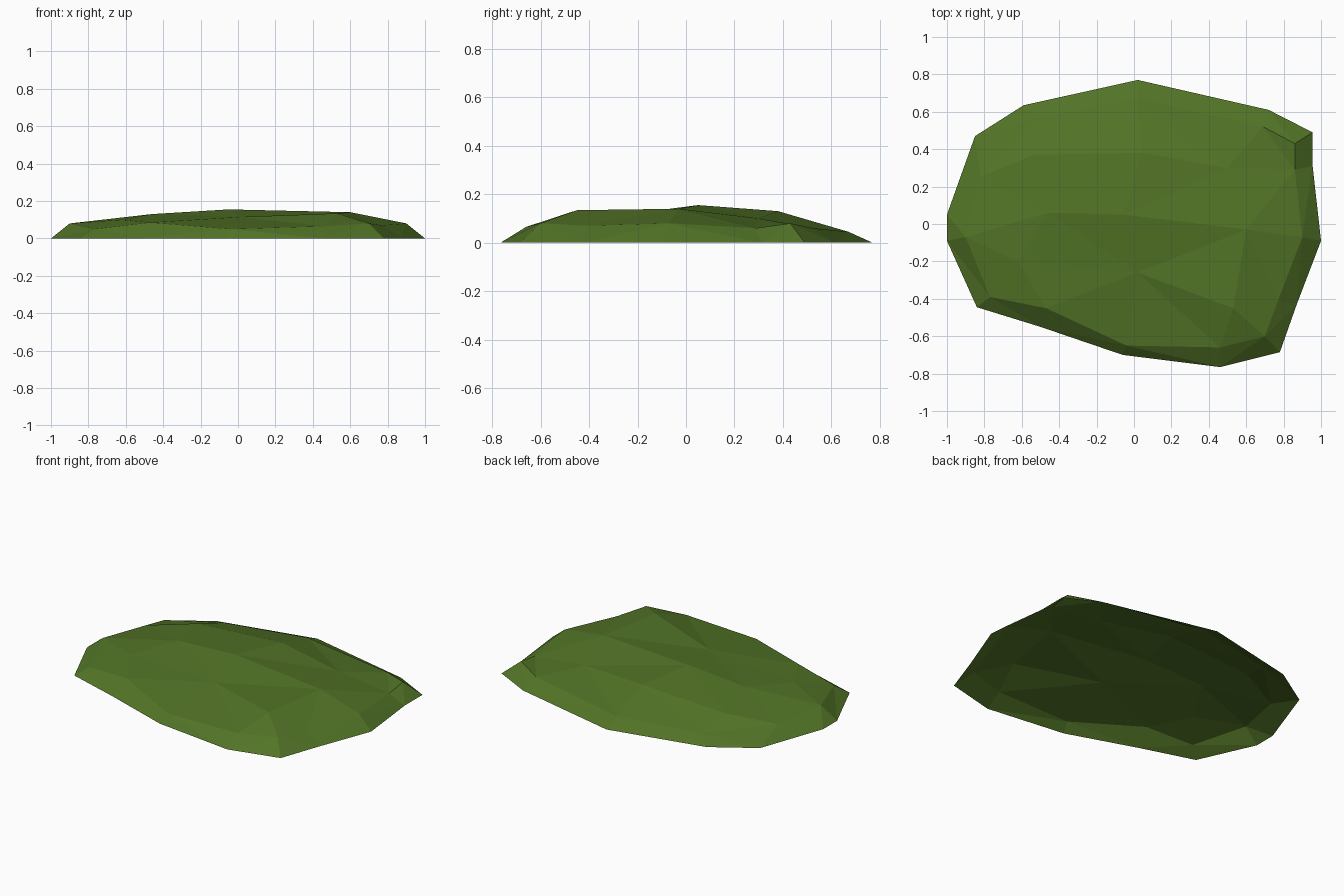
import bpy
from mathutils import Vector
from mathutils.geometry import delaunay_2d_cdt

cube = bpy.data.objects.get("Cube")
if cube:
    bpy.data.objects.remove(cube, do_unlink=True)


def make_material(name, colour):
    material = bpy.data.materials.new(name)
    material.use_nodes = True
    material.diffuse_color = colour
    shader = material.node_tree.nodes["Principled BSDF"]
    shader.inputs["Base Color"].default_value = colour
    shader.inputs["Roughness"].default_value = 1.0
    return material


# Ground outline, counter-clockwise from the left side
rim = [(1, -.09), (.955, .31), (.955, .49), (.72, .61), (.02, .77),
       (-.59, .635), (-.85, .47), (-.9, .33), (-1, .05), (-1, -.09),
       (-.84, -.445), (-.5, -.55), (-.06, -.7), (.46, -.765),
       (.78, -.685), (.87, -.43)]

# Shoulder loop where the steep sides turn into the top
shoulder = [(.9, -.07, .08), (.86, .29, .06), (.86, .43, .08),
            (.69, .52, .06), (.02, .67, .045), (-.5, .57, .04),
            (-.82, .25, .06), (-.9, -.07, .08), (-.77, -.39, .05),
            (-.47, -.45, .085), (-.04, -.65, .05), (.46, -.66, .065),
            (.7, -.6, .08), (.77, -.41, .07)]

# Crest lines running from right to left across the top
main_crest = [(-.46, .06, .13), (-.05, .05, .155), (.6, -.03, .14)]
front_crest = [(-.62, -.2, .1), (.02, -.26, .115), (.53, -.45, .134)]
back_crest = [(-.54, .37, .1), (.04, .38, .13), (.5, .3, .1)]

points = []
edges = []


def add_chain(chain, closed=False):
    """Append a line of points and keep its segments as mesh edges."""
    start = len(points)
    points.extend(Vector((*p, 0)[:3]) for p in chain)
    indices = list(range(start, len(points)))
    edges.extend(zip(indices, indices[1:]))
    if closed:
        edges.append((indices[-1], indices[0]))
    return indices


outline = add_chain(rim, closed=True)
add_chain(shoulder, closed=True)
for crest in (main_crest, front_crest, back_crest):
    add_chain(crest)

# Span the outline and crest lines with flat triangles; the underside is open
flat = [p.to_2d() for p in points]
result = delaunay_2d_cdt(flat, edges, [outline], 1, 1e-5)
triangles, originals = result[2], result[3]
vertices = [points[source[0]] for source in originals]

mesh = bpy.data.meshes.new("grass_mound")
mesh.from_pydata(vertices, [], triangles)
mesh.validate()
mesh.materials.append(make_material("grass green", (.085, .175, .02, 1)))
mesh.shade_flat()

mound = bpy.data.objects.new("grass_mound", mesh)
bpy.context.collection.objects.link(mound)
